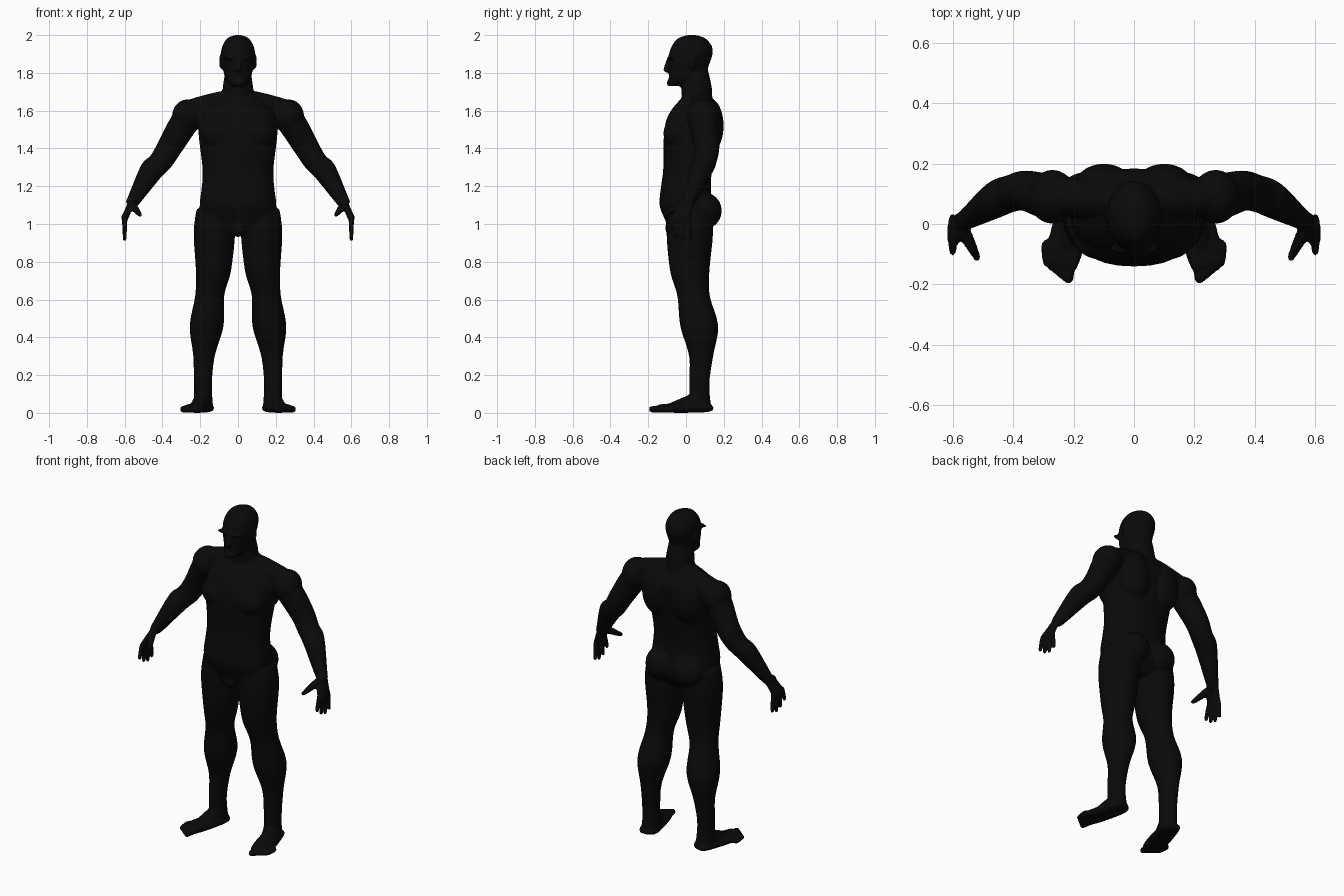
import bpy
import bmesh
from math import cos, sin, pi, copysign
from mathutils import Vector, Matrix

cube = bpy.data.objects.get("Cube")
if cube:
    bpy.data.objects.remove(cube, do_unlink=True)

X, Y, Z = Vector((1, 0, 0)), Vector((0, 1, 0)), Vector((0, 0, 1))
skin_mesh = bmesh.new()


def spline(rows, steps=4):
    """Smooth a list of rows by interpolating through every one of them."""
    rows = [Vector(row) for row in rows]
    last = len(rows) - 1
    smooth = []
    for index in range(last):
        start, end = rows[index], rows[index + 1]
        leave = (end - rows[max(index - 1, 0)]) / 2
        arrive = (rows[min(index + 2, last)] - start) / 2
        for step in range(steps):
            t = step / steps
            ease = t * t * (3 - 2 * t)
            smooth.append(start.lerp(end, ease)
                          + leave * (t * (1 - t) ** 2) - arrive * (t * t * (1 - t)))
    return smooth + [rows[-1]]


def rounded(value, power):
    """Push a circle coordinate outwards for a squarer cross-section."""
    return copysign(abs(value) ** (2 / power), value)


def loft(rows, across, along, mirror=1, power=2, sides=28):
    """Skin closed rings, each row holding a centre and a radius."""
    rings = []
    for x, y, z, radius in spline(rows):
        ring = []
        for side in range(sides):
            angle = 2 * pi * side / sides
            point = Vector((x, y, z))
            point += across * radius * rounded(cos(angle), power)
            point += along * radius * rounded(sin(angle), power)
            point.x *= mirror
            ring.append(skin_mesh.verts.new(point))
        rings.append(ring)
    for lower, upper in zip(rings, rings[1:]):
        for side in range(sides):
            skin_mesh.faces.new((lower[side - 1], lower[side], upper[side], upper[side - 1]))
    skin_mesh.faces.new(rings[0])
    skin_mesh.faces.new(rings[-1])


def muscle(center, radii, mirror=1):
    """Add one ellipsoid mass."""
    x, y, z = center
    placement = Matrix.Translation((x * mirror, y, z)) @ Matrix.Diagonal((*radii, 1))
    bmesh.ops.create_icosphere(skin_mesh, subdivisions=3, radius=1, matrix=placement)


def rod(start, end, start_radius, end_radius, mirror=1):
    """Add a tapered rod with rounded ends."""
    start, end = Vector(start), Vector(end)
    direction = (end - start).normalized()
    across = direction.orthogonal().normalized()
    first, last = direction * start_radius, direction * end_radius
    rows = [(*(start - first), start_radius * .2), (*start, start_radius),
            (*end, end_radius), (*(end + last * .7), end_radius * .7),
            (*(end + last), end_radius * .2)]
    loft(rows, across, direction.cross(across), mirror, sides=14)


def build_torso():
    profile = [(.01, .95, .09), (.02, 1.02, .13), (0, 1.1, .14), (0, 1.2, .132),
               (.01, 1.3, .13), (.03, 1.5, .145), (.05, 1.6, .13), (.06, 1.69, .06)]
    loft([(0, *row) for row in profile], X * 1.45, Y, power=2.3)
    muscle((0, -.07, .98), (.04, .04, .05))


def build_head():
    profile = [(-.06, 1.73, .03), (-.04, 1.75, .05), (0, 1.78, .07), (.02, 1.87, .088),
               (.03, 1.93, .087), (.03, 1.98, .06), (.03, 2, .02)]
    loft([(0, *row) for row in profile], X, Y * 1.28)
    neck_base, neck_top = (0, .06, 1.66), (0, .05, 1.8)
    rod(neck_base, neck_top, .08, .07)
    nose_bridge, nose_tip = (0, -.09, 1.88), (0, -.1, 1.82)
    rod(nose_bridge, nose_tip, .01, .02)


def build_side_masses(mirror):
    brow, ear = (.04, -.08, 1.88), (.09, .03, 1.86)
    muscle(brow, (.04, .02, .01), mirror)
    muscle(ear, (.01, .02, .04), mirror)
    chest, upper_back = (.1, -.05, 1.48), (.1, .12, 1.52)
    muscle(chest, (.1, .07, .08), mirror)
    muscle(upper_back, (.1, .08, .15), mirror)
    buttock, shoulder = (.09, .09, 1.07), (.27, .09, 1.57)
    muscle(buttock, (.1, .1, .1), mirror)
    muscle(shoulder, (.08, .09, .09), mirror)
    neck_side, shoulder_top = (.05, .08, 1.65), (.25, .09, 1.6)
    rod(neck_side, shoulder_top, .06, .06, mirror)


def build_arm(mirror):
    across_arm = Vector((.84, 0, .54))
    path = [(.2, .09, 1.6, .06), (.28, .09, 1.54, .075), (.36, .11, 1.41, .067),
            (.41, .1, 1.33, .062), (.46, .08, 1.28, .062), (.55, .02, 1.13, .037),
            (.57, .01, 1.1, .03)]
    loft(path, across_arm, Y, mirror)


def build_hand(mirror):
    palm = [(.55, .02, 1.14, .035), (.57, 0, 1.1, .045), (.6, -.03, 1.03, .052)]
    loft(palm, X * .4, Y, mirror, power=2.4)
    # The middle fingers reach lowest and all of them fan out
    for finger in range(4):
        knuckle = Vector((.6, -.07 + .027 * finger, 1.03))
        length = .11 - .01 * (finger - 2) ** 2
        spread = .012 * (finger - 2)
        rod(knuckle, knuckle - Z * length + Y * spread, .015, .011, mirror)
    thumb_root, thumb_tip = (.56, -.03, 1.1), (.52, -.11, 1.05)
    rod(thumb_root, thumb_tip, .022, .013, mirror)


def build_leg(mirror):
    path = [(.12, .02, 1.08, .1), (.125, .02, .95, .11), (.13, .02, .75, .093),
            (.15, .04, .62, .077), (.166, .07, .46, .09), (.18, .08, .3, .057),
            (.186, .07, .15, .048), (.18, .08, .01, .05)]
    loft(path, X, Y * 1.12, mirror)


def build_foot(mirror):
    across_foot = Vector((.97, .22, 0))
    sole = [(.18, .14, .025, .03), (.18, .1, .025, .055),
            (.22, -.05, .025, .062), (.24, -.14, .025, .052)]
    loft(sole, across_foot, Z * .4, mirror, power=2.6)
    ankle, ball_of_foot = (.186, .07, .06), (.23, -.09, .025)
    rod(ankle, ball_of_foot, .05, .024, mirror)
    # Toes shorten and thin towards the outside
    for toe in range(5):
        tip = Vector((.217 + .018 * toe, -.18 + .013 * toe, .019))
        rod(tip + Y * .06, tip, .018, .018 - .001 * toe, mirror)


build_torso()
build_head()
for mirror in (1, -1):
    for build_part in (build_side_masses, build_arm, build_hand, build_leg, build_foot):
        build_part(mirror)

bmesh.ops.recalc_face_normals(skin_mesh, faces=skin_mesh.faces[:])
mesh = bpy.data.meshes.new("body")
skin_mesh.to_mesh(mesh)
skin_mesh.free()
body = bpy.data.objects.new("body", mesh)
bpy.context.collection.objects.link(body)

# Fuse the masses into one continuous skin
fuse = body.modifiers.new("fuse", "REMESH")
fuse.mode = "VOXEL"
fuse.voxel_size = .008
fuse.use_smooth_shade = True
relax = body.modifiers.new("relax", "SMOOTH")
relax.factor = .5
relax.iterations = 4

# Matte black colour
black = bpy.data.materials.new("matte black")
black.use_nodes = True
colour = (.003, .003, .003, 1)
black.diffuse_color = colour
black.node_tree.nodes["Principled BSDF"].inputs["Base Color"].default_value = colour
mesh.materials.append(black)
